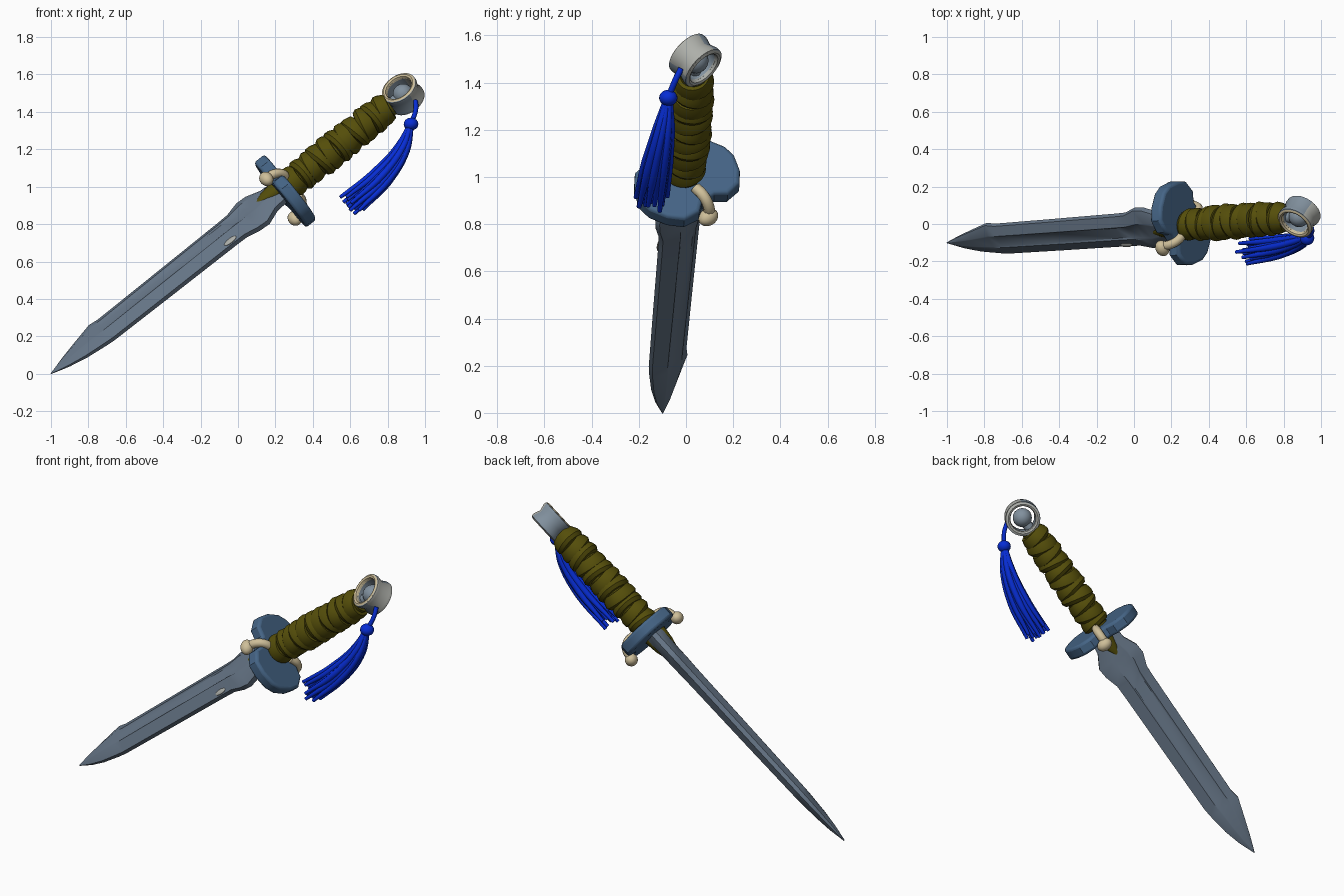
import bpy, bmesh, math, random
from mathutils import Matrix, Vector

random.seed(4)
if "Cube" in bpy.data.objects:
    bpy.data.objects.remove(bpy.data.objects["Cube"])

# Dagger frame: local x runs tip to pommel, y across the blade, z out of its flat
TIP = Vector((-1, -0.1, 0))
A = Vector((1.89, 0.14, 1.5)).normalized()
W = Vector((-0.44, 0.75, 0.48))
W = (W - A * W.dot(A)).normalized()
N = A.cross(W)
FRAME = Matrix.Translation(TIP) @ Matrix((A, W, N)).transposed().to_4x4()
GUARD_FRAME = FRAME @ Matrix.Translation((0, 0, -0.018))


def material(name, rgb):
    m = bpy.data.materials.new(name)
    m.use_nodes = True
    m.diffuse_color = (*rgb, 1)
    m.node_tree.nodes["Principled BSDF"].inputs["Base Color"].default_value = (*rgb, 1)
    return m


STEEL = material("blade steel", (0.13, 0.175, 0.235))
BLUE_STEEL = material("guard blue", (0.06, 0.13, 0.24))
OLIVE = material("olive wrap", (0.09, 0.076, 0.003))
CREAM = material("cream bone", (0.62, 0.52, 0.32))
GREY = material("pommel blue grey", (0.22, 0.28, 0.34))
PALE = material("pommel pale grey", (0.42, 0.43, 0.40))
BLUE = material("tassel blue", (0.002, 0.026, 0.66))
built = []


def finish(name, bm, mat, matrix=FRAME):
    bmesh.ops.recalc_face_normals(bm, faces=bm.faces[:])
    mesh = bpy.data.meshes.new(name)
    bm.to_mesh(mesh)
    bm.free()
    mesh.materials.append(mat)
    ob = bpy.data.objects.new(name, mesh)
    ob.matrix_world = matrix
    bpy.context.collection.objects.link(ob)
    built.append(ob)
    return ob


def loft(bm, rings, closed=False):
    """Skin a list of equal-sized point rings; cap the ends unless closed."""
    vs = [[bm.verts.new(p) for p in r] for r in rings]
    n = len(vs[0])
    pairs = list(zip(vs, vs[1:])) + ([(vs[-1], vs[0])] if closed else [])
    for a, b in pairs:
        for i in range(n):
            j = (i + 1) % n
            bm.faces.new((a[i], a[j], b[j], b[i]))
    if not closed:
        bm.faces.new(vs[0])
        bm.faces.new(vs[-1])


def lathe_x(bm, profile, sides=24, matrix=Matrix(), closed=False):
    """Revolve (x, radius) points about x."""
    angles = [2 * math.pi * i / sides for i in range(sides)]
    loft(bm, [[matrix @ Vector((x, r * math.cos(t), r * math.sin(t))) for t in angles]
              for x, r in profile], closed)


def tube(name, paths, mat, radius, matrix=FRAME):
    """Smooth tubes; each path point is (position, radius factor)."""
    cu = bpy.data.curves.new(name, "CURVE")
    cu.dimensions = "3D"
    cu.bevel_depth = radius
    cu.bevel_resolution = 2
    cu.resolution_u = 6
    cu.use_fill_caps = True
    for path in paths:
        sp = cu.splines.new("BEZIER")
        sp.bezier_points.add(len(path) - 1)
        for bp, (co, r) in zip(sp.bezier_points, path):
            bp.co, bp.radius = co, r
            bp.handle_left_type = bp.handle_right_type = "AUTO"
    cu.materials.append(mat)
    ob = bpy.data.objects.new(name, cu)
    ob.matrix_world = matrix
    bpy.context.collection.objects.link(ob)


def ball(name, centre, size, mat, matrix=FRAME):
    bm = bmesh.new()
    bmesh.ops.create_uvsphere(bm, u_segments=20, v_segments=12, radius=1)
    bmesh.ops.transform(bm, verts=bm.verts[:],
                        matrix=Matrix.Translation(centre) @ Matrix.Diagonal((*size, 1)))
    finish(name, bm, mat, matrix)


# Blade: station, upper width, lower width, half thickness, fuller depth
stations = [
    (0.0, 0.002, 0.002, 0.003, 0), (0.1, 0.037, 0.042, 0.02, 0),
    (0.2, 0.068, 0.07, 0.03, 0), (0.325, 0.106, 0.09, 0.037, 0),
    (0.38, 0.096, 0.096, 0.038, 0.1), (0.75, 0.098, 0.1, 0.042, 0.15),
    (1.2, 0.102, 0.104, 0.045, 0.15), (1.27, 0.104, 0.106, 0.046, 0.15),
    (1.35, 0.132, 0.13, 0.048, 0.1), (1.41, 0.128, 0.136, 0.048, 0),
    (1.49, 0.09, 0.092, 0.05, 0), (1.6, 0.08, 0.08, 0.05, 0)]
bm = bmesh.new()
rings = []
for s, up, low, thick, groove in stations:
    half = [(up, 0.3), (up * 0.5, 1), (up * 0.42, 1 - groove),
            (-low * 0.25, 1 - groove), (-low * 0.33, 1), (-low, 0.3)]
    rings.append([(s, w, n * thick) for w, n in half]
                 + [(s, w, -n * thick) for w, n in reversed(half)])
loft(bm, rings)
finish("blade", bm, STEEL)
# Worn patch near the lower edge of the blade
ball("worn_patch", (1.19, -0.085, 0.022), (0.04, 0.018, 0.008), PALE)

# Guard: angular plate, notched on both flat sides
quarter = [(0.238, 0.03), (0.205, 0.105), (0.155, 0.16), (0.08, 0.17), (0.035, 0.135)]
outline = quarter + [(-w, n) for w, n in reversed(quarter)]
outline += [(-w, -n) for w, n in outline]
bm = bmesh.new()
loft(bm, [[(s, w, n) for w, n in outline] for s in (1.555, 1.628)])
guard = finish("guard", bm, BLUE_STEEL, GUARD_FRAME)
bevel = guard.modifiers.new("soft edge", "BEVEL")
bevel.width = 0.016
bevel.segments = 3
bevel.limit_method = "ANGLE"
bevel.angle_limit = math.radians(50)

# Bone clasps hooked over the guard, and pointed wrap ends on the blade
for side, label in ((1, "front"), (-1, "back")):
    hook = [(1.635, 0.07), (1.632, 0.12), (1.6, 0.155), (1.55, 0.165)]
    tube(label + "_clasp", [[((s, -0.015, side * n), 1) for s, n in hook]],
         CREAM, 0.025, GUARD_FRAME)
    ball(label + "_clasp_knob", (1.545, -0.025, side * 0.172), (0.036, 0.046, 0.036),
         CREAM, GUARD_FRAME)
    bm = bmesh.new()
    lathe_x(bm, [(1.41, 0.004), (1.48, 0.034), (1.57, 0.052)], 12,
            Matrix.Translation((0, 0, side * 0.04)) @ Matrix.Diagonal((1, 1, 0.6, 1)))
    finish(label + "_wrap_point", bm, OLIVE)

# Grip core with overlapping, alternately tilted wraps
bm = bmesh.new()
lathe_x(bm, [(1.6, 0.062), (1.9, 0.075), (2.315, 0.06)])
finish("grip_core", bm, OLIVE)
bm = bmesh.new()
COUNT = 11
band = [(-0.04, 0.058), (-0.036, 0.08), (-0.016, 0.095), (0.01, 0.092), (0.042, 0.076), (0.042, 0.058)]
for i in range(COUNT):
    f = i / (COUNT - 1)
    size = 0.93 + 0.1 * math.sin(math.pi * f) + random.uniform(-0.03, 0.03)
    tilt = Matrix.Rotation(math.radians(13 if i % 2 else -13), 4, "Z")
    roll = Matrix.Rotation(random.uniform(-0.9, 0.9), 4, "X")
    place = Matrix.Translation((1.665 + 0.605 * f, 0, 0)) @ roll @ tilt
    lathe_x(bm, [(x, r * size) for x, r in band], 20, place, True)
finish("grip_wraps", bm, OLIVE)

# Pommel: waisted ring around a ball, its hole facing out of the blade flat
HUB = Vector((2.408, 0, 0))
TURN = Matrix.Translation(HUB) @ Matrix.Rotation(-math.pi / 2, 4, "Y")
bm = bmesh.new()
lathe_x(bm, [(-0.058, 0.09), (-0.054, 0.101), (-0.038, 0.102), (0, 0.09), (0.038, 0.102),
             (0.054, 0.101), (0.058, 0.09), (0.045, 0.074), (-0.045, 0.074)], 36, TURN, True)
ring = finish("pommel_ring", bm, GREY)
# The far lower side of the ring is paler
ring.data.materials.append(PALE)
for p in ring.data.polygons:
    p.material_index = int(p.center.x > HUB.x + 0.01 and p.center.y < 0.045)
for side, label, mat in ((1, "front", CREAM), (-1, "back", PALE)):
    bm = bmesh.new()
    lathe_x(bm, [(side * x, r) for x, r in
                 [(0.04, 0.073), (0.057, 0.077), (0.062, 0.087), (0.057, 0.097)]], 36, TURN, True)
    finish(label + "_pommel_rim", bm, mat)
ball("pommel_ball", HUB, (0.056,) * 3, GREY)
tube("pommel_pin", [[((2.32, 0, 0), 1), ((2.4, 0, 0), 1)]], GREY, 0.03)

# Tassel: cord, knot and hanging strands, placed in world space
WORLD = Matrix()
KNOT = Vector((0.925, -0.075, 1.335))
tube("tassel_cord", [[((0.95, -0.02, 1.46), 1), ((0.95, -0.045, 1.41), 1), (KNOT, 1)]],
     BLUE, 0.013, WORLD)
ball("tassel_knot", KNOT, (0.039, 0.039, 0.034), BLUE, WORLD)
middle = [(KNOT, 0.1, 0.8), (Vector((0.885, -0.095, 1.21)), 0.5, 1.1),
          (Vector((0.775, -0.125, 1.055)), 0.85, 1.2), (Vector((0.615, -0.15, 0.91)), 1.15, 0.6)]
across = Vector((0.66, 0, -0.75))
strands = []
STRANDS = 20
for i in range(STRANDS):
    reach = 0.062 * math.sqrt((i + 0.5) / STRANDS)
    turn = i * 2.4
    offset = across * reach * math.cos(turn) + Vector((0, reach * math.sin(turn), 0))
    drop = Vector((-0.045, -0.005, -0.03)) * random.uniform(-0.8, 0.8)
    strands.append([(c + offset * spread + (drop if k == 3 else Vector()), r)
                    for k, (c, spread, r) in enumerate(middle)])
tube("tassel_strands", strands, BLUE, 0.016, WORLD)

# Smooth shading with crisp edges
bpy.ops.object.select_all(action="DESELECT")
for ob in built:
    ob.select_set(True)
bpy.context.view_layer.objects.active = built[0]
bpy.ops.object.shade_smooth_by_angle(angle=math.radians(35))
